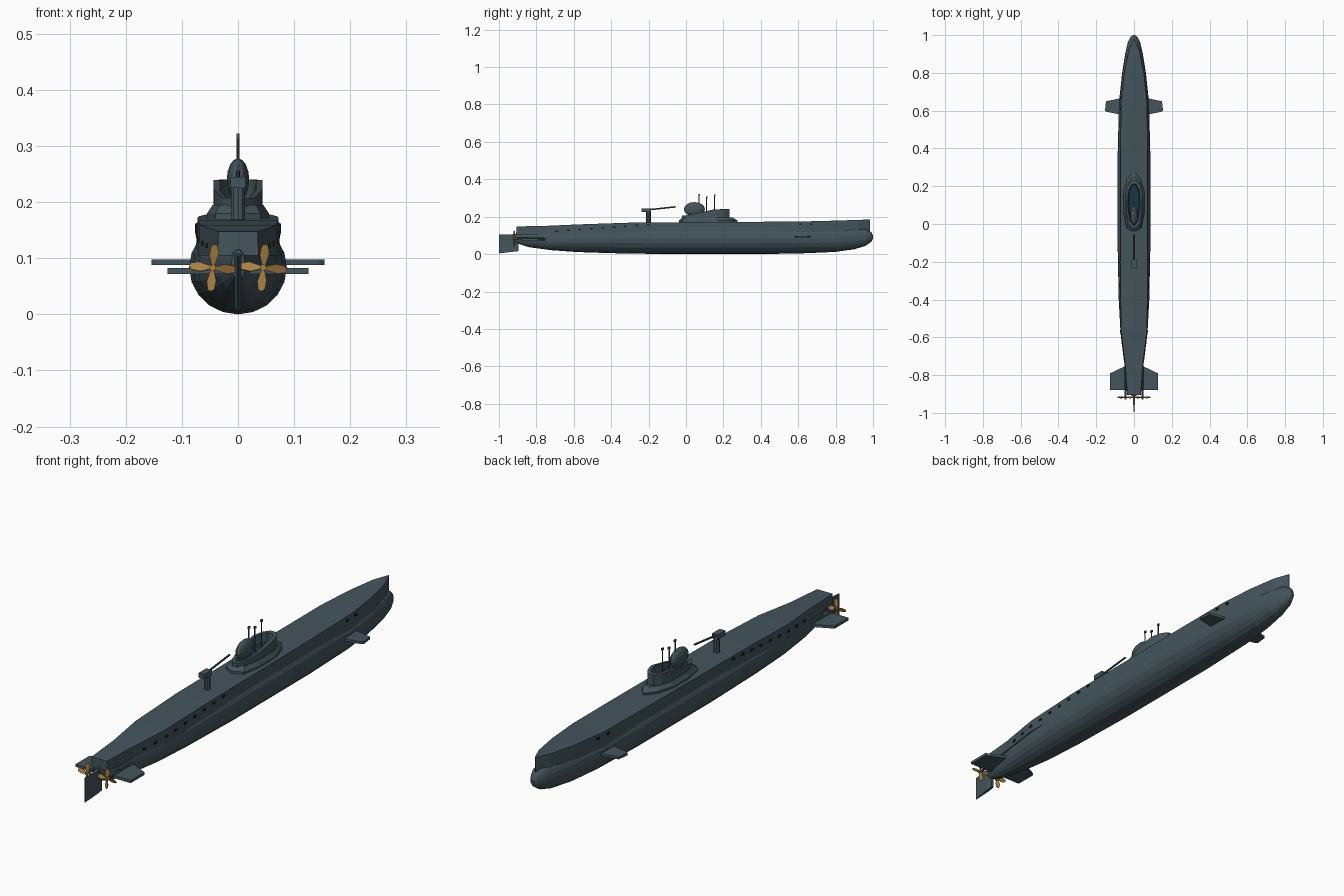
import bpy, bmesh, math
from mathutils import Matrix, Vector

cube = bpy.data.objects.get("Cube")
if cube:
    bpy.data.objects.remove(cube, do_unlink=True)


def material(name, rgb):
    m = bpy.data.materials.new(name)
    m.use_nodes = True
    m.diffuse_color = (*rgb, 1)
    m.node_tree.nodes["Principled BSDF"].inputs["Base Color"].default_value = (*rgb, 1)
    return m


SLATE = material("slate_grey", (0.058, 0.09, 0.105))
BRASS = material("brass", (0.40, 0.22, 0.06))
BLACK = material("vent_black", (0.008, 0.011, 0.014))
BLUE = material("cockpit_blue", (0.012, 0.035, 0.055))


def finish(name, bm, *mats):
    bmesh.ops.recalc_face_normals(bm, faces=bm.faces)
    mesh = bpy.data.meshes.new(name)
    bm.to_mesh(mesh)
    bm.free()
    for m in mats:
        mesh.materials.append(m)
    obj = bpy.data.objects.new(name, mesh)
    bpy.context.collection.objects.link(obj)
    return obj


def loft(name, rings, *mats):
    """Skin a closed solid through rings with equal point counts."""
    bm = bmesh.new()
    loops = [[bm.verts.new(p) for p in ring] for ring in rings]
    for a, b in zip(loops, loops[1:]):
        for i in range(len(a)):
            j = (i + 1) % len(a)
            bm.faces.new((a[i], a[j], b[j], b[i]))
    bm.faces.new(loops[0])
    end = bm.faces.new(loops[-1])
    end.material_index = len(mats) - 1
    return finish(name, bm, *mats)


def box(name, x, y, z, mat):
    """Box from three (low, high) ranges."""
    ring = lambda h: [(x[0], y[0], h), (x[1], y[0], h), (x[1], y[1], h), (x[0], y[1], h)]
    return loft(name, [ring(z[0]), ring(z[1])], mat)


def rod(name, start, end, radius, mat, sides=8):
    start, end = Vector(start), Vector(end)
    axis = end - start
    bm = bmesh.new()
    rot = axis.to_track_quat("Z", "Y").to_matrix().to_4x4()
    bmesh.ops.create_cone(bm, cap_ends=True, segments=sides, radius1=radius, radius2=radius,
                          depth=axis.length, matrix=Matrix.Translation((start + end) / 2) @ rot)
    return finish(name, bm, mat)


# Pressure hull: y, half width, bottom, top
HULL = [(-0.91, 0.012, 0.06, 0.115), (-0.84, 0.034, 0.037, 0.13), (-0.72, 0.054, 0.021, 0.14),
        (-0.58, 0.071, 0.011, 0.15), (-0.4, 0.081, 0.005, 0.16), (-0.1, 0.087, 0, 0.167),
        (0.4, 0.086, 0, 0.168), (0.65, 0.079, 0.005, 0.163), (0.8, 0.063, 0.012, 0.157),
        (0.9, 0.047, 0.026, 0.148), (0.96, 0.033, 0.044, 0.137), (0.99, 0.018, 0.065, 0.118),
        (1.0, 0.005, 0.085, 0.1)]
SIDES = 20
loft("hull", [[(w * math.cos(t), y, (lo + hi) / 2 + (hi - lo) / 2 * math.sin(t))
               for t in (math.tau * i / SIDES for i in range(SIDES))]
              for y, w, lo, hi in HULL], SLATE)

# Deck casing: y, half width, top
DECK = [(-0.905, 0.035, 0.148), (-0.75, 0.046, 0.151), (-0.57, 0.068, 0.159), (-0.3, 0.072, 0.168),
        (0.3, 0.072, 0.172), (0.64, 0.069, 0.175), (0.8, 0.052, 0.179), (0.92, 0.028, 0.183),
        (0.983, 0.002, 0.185)]
loft("deck", [[(-w, y, top), (w, y, top), (w * 1.05, y, 0.105), (-w * 1.05, y, 0.105)]
              for y, w, top in DECK], SLATE)


def deck_width(y):
    for a, b in zip(DECK, DECK[1:]):
        if a[0] <= y <= b[0]:
            return a[1] + (b[1] - a[1]) * (y - a[0]) / (b[0] - a[0])


# Flood vents along both deck sides
vents = [(-0.69 + 0.061 * i, 0.122 + 0.0045 * i) for i in range(9)] + [(0.61, 0.16), (0.67, 0.16)]
for side in (-1, 1):
    for y, z in vents:
        x = side * (deck_width(y) + 0.001)
        box("flood_vent", (x - 0.004, x + 0.004), (y - 0.007, y + 0.007), (z - 0.004, z + 0.004), BLACK)


# Diving planes, shafts and propellers, on both sides
def plane(name, outline, z, side):
    loft(name, [[(side * x, y, h) for x, y in outline] for h in z], SLATE)


def propeller(x, y, z):
    bm = bmesh.new()
    outline = [(-0.003, 0.004), (-0.009, 0.022), (-0.007, 0.037), (-0.002, 0.042),
               (0.005, 0.041), (0.009, 0.026), (0.003, 0.004)]
    for k in range(4):
        turn = (Matrix.Translation((x, y, z)) @ Matrix.Rotation(k * math.pi / 2 + 0.08, 4, "Y")
                @ Matrix.Rotation(0.4, 4, "Z"))
        front, back = ([bm.verts.new(turn @ Vector((u, d, v))) for u, v in outline]
                       for d in (-0.0015, 0.0015))
        bm.faces.new(front)
        bm.faces.new(back[::-1])
        for i in range(len(front)):
            j = (i + 1) % len(front)
            bm.faces.new((front[i], back[i], back[j], front[j]))
    finish("propeller_blades", bm, BRASS)
    rod("propeller_hub", (x, y - 0.01, z), (x, y + 0.01, z), 0.006, BRASS)


for side in (-1, 1):
    plane("stern_plane", [(0.02, -0.88), (0.126, -0.88), (0.126, -0.79), (0.02, -0.74)], (0.072, 0.083), side)
    plane("bow_plane", [(0.05, 0.575), (0.145, 0.594), (0.154, 0.6), (0.148, 0.65), (0.05, 0.67)],
          (0.088, 0.098), side)
    rod("propeller_shaft", (side * 0.045, -0.915, 0.083), (side * 0.045, -0.72, 0.083), 0.005, SLATE)
    propeller(side * 0.045, -0.918, 0.083)

# Rudder tapering to its trailing edge
loft("rudder", [[(-w, y, lo), (w, y, lo), (w, y, hi), (-w, y, hi)]
                for y, w, lo, hi in [(-1.0, 0.001, 0.004, 0.104), (-0.93, 0.006, 0.012, 0.106),
                                     (-0.895, 0.005, 0.016, 0.11)]], SLATE)


# Conning tower
def outline(half):
    return half + [(-x, y) for x, y in reversed(half)]


def scaled(points, sx, sy, cy, height):
    return [(x * sx, cy + (y - cy) * sy, height(y)) for x, y in points]


base = outline([(0.006, 0.275), (0.036, 0.235), (0.055, 0.17), (0.055, 0.06), (0.04, -0.02), (0.01, -0.038)])
loft("tower_base", [scaled(base, 1, 1, 0.1, lambda y: 0.165),
                    scaled(base, 1, 1, 0.1, lambda y: 0.18),
                    scaled(base, 0.82, 0.86, 0.1, lambda y: 0.195)], SLATE)

wall = outline([(0.014, 0.232), (0.033, 0.205), (0.044, 0.16), (0.043, 0.07), (0.028, 0.0), (0.012, -0.022)])
rim = lambda y: min(0.24, 0.207 + max(0, y) * 0.2)
loft("tower_cockpit", [scaled(wall, 1, 1, 0.1, lambda y: 0.185),
                       scaled(wall, 1, 1, 0.1, rim),
                       scaled(wall, 0.74, 0.84, 0.1, rim),
                       scaled(wall, 0.62, 0.82, 0.1, lambda y: 0.204)], SLATE, BLUE)

# Rounded housing at the rear of the tower
bm = bmesh.new()
bmesh.ops.create_uvsphere(bm, u_segments=12, v_segments=8, radius=1,
                          matrix=Matrix.Translation((0, 0.045, 0.24)) @ Matrix.Diagonal((0.02, 0.056, 0.038, 1)))
finish("tower_housing", bm, SLATE)

# Periscopes
for y, top in ((0.07, 0.322), (0.11, 0.307), (0.153, 0.319)):
    rod("periscope", (0, y, 0.195), (0, y, top), 0.0025, SLATE)
    box("periscope_head", (-0.003, 0.003), (y - 0.004, y + 0.006), (top - 0.009, top), SLATE)

# Deck gun
rod("gun_post", (0, -0.2, 0.16), (0, -0.2, 0.23), 0.013, SLATE, 10)
box("gun_breech", (-0.013, 0.013), (-0.238, -0.188), (0.225, 0.245), SLATE)
rod("gun_barrel", (0, -0.2, 0.237), (0, -0.055, 0.253), 0.004, SLATE)
